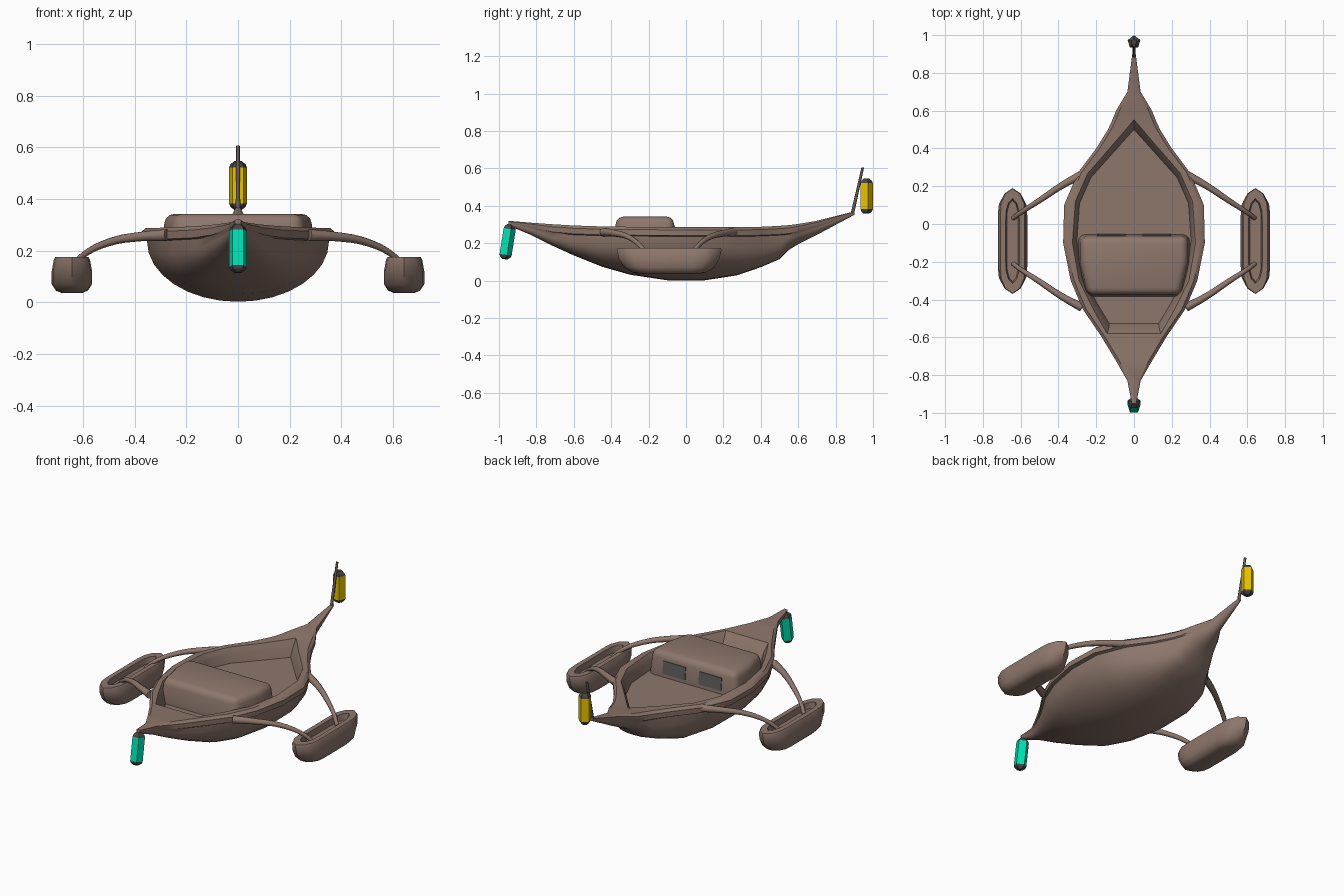
import bpy, bmesh, math
from mathutils import Vector, Matrix

if "Cube" in bpy.data.objects:
    bpy.data.objects.remove(bpy.data.objects["Cube"])


def mat(name, col):
    m = bpy.data.materials.new(name)
    m.diffuse_color = (*col, 1)
    m.use_nodes = True
    m.node_tree.nodes["Principled BSDF"].inputs["Base Color"].default_value = m.diffuse_color
    return m


BROWN = mat("brown_wood", (0.27, 0.185, 0.15))
POLE = mat("pole_wood", (0.13, 0.10, 0.09))
DARK = mat("dark_metal", (0.07, 0.06, 0.055))
GLASS = mat("window_glass", (0.11, 0.11, 0.11))
YELLOW = mat("yellow_glow", (0.8, 0.54, 0.0))
GREEN = mat("green_glow", (0.0, 0.75, 0.45))


def select(ob):
    bpy.ops.object.select_all(action='DESELECT')
    ob.select_set(True)
    bpy.context.view_layer.objects.active = ob


def loft(name, rings, material, smooth=35):
    """Skin a list of equal-length closed rings and cap both ends."""
    bm = bmesh.new()
    vs = [[bm.verts.new(p) for p in r] for r in rings]
    n = len(rings[0])
    for a, b in zip(vs, vs[1:]):
        for i in range(n):
            bm.faces.new((a[i], a[(i + 1) % n], b[(i + 1) % n], b[i]))
    bm.faces.new(vs[0])
    bm.faces.new(vs[-1])
    bmesh.ops.recalc_face_normals(bm, faces=bm.faces)
    me = bpy.data.meshes.new(name)
    bm.to_mesh(me)
    bm.free()
    ob = bpy.data.objects.new(name, me)
    bpy.context.collection.objects.link(ob)
    me.materials.append(material)
    if smooth:
        select(ob)
        bpy.ops.object.shade_smooth_by_angle(angle=math.radians(smooth))
    return ob


def both_sides(half):
    """Mirror a half outline in x (first/last point may lie on x = 0)."""
    return half + [(-p[0], *p[1:]) for p in reversed(half) if abs(p[0]) > 1e-6]


# Hull: stations of (y, half width, keel z, rail z, section fullness exponent)
stations = [(-.95, .012, .295, .32, 1), (-.83, .035, .245, .31, .8), (-.72, .098, .19, .302, .65),
            (-.6, .17, .135, .295, .65), (-.45, .272, .075, .29, .75), (-.3, .335, .032, .288, .9),
            (-.1, .375, .002, .287, 1), (.1, .37, .002, .286, 1), (.27, .298, .028, .286, .8),
            (.4, .2, .072, .288, .65), (.5, .138, .115, .293, .6), (.55, .115, .165, .297, .8),
            (.6, .095, .195, .303, 1), (.7, .035, .245, .32, 1), (.9, .009, .352, .37, 1)]
rings = []
for y, w, b, t, full in stations:
    h = min(.05, (t - b) * .4)
    e = min(.018, w * .3)
    half = [(.94 * w * math.sin(a) ** full, y, t - h - (t - h - b) * max(0, math.cos(a)) ** full)
            for a in [i * math.pi / 16 for i in range(9)]]
    half += [(w, y, t - h * .9), (w, y, t - h * .3), (w - e, y, t)]
    rings.append(both_sides(half))
hull = loft("hull", rings, BROWN, 40)

# Cockpit opening cut into the hull, flared at the rail
opening = [(0, .55), (.105, .43), (.245, .27), (.31, .12), (.325, -.1), (.29, -.3),
           (.21, -.46), (.14, -.58)]
levels = [(.2, .93, .91), (.25, .955, .95), (.27, .975, .975), (.34, 1.09, 1.05)]
cutter = loft("cockpit_cutter",
              [both_sides([(x * sx, y * sy, z) for x, y in opening]) for z, sx, sy in levels],
              BROWN)
cutter.hide_render = True
select(hull)
m = hull.modifiers.new("cockpit", 'BOOLEAN')
m.object = cutter
m.solver = 'EXACT'
bpy.ops.object.modifier_apply(modifier=m.name)
bpy.data.objects.remove(cutter)
bpy.ops.object.shade_smooth_by_angle(angle=math.radians(40))

# Cabin: tapered block with rounded edges
plan = lambda i, z: [(.30 - i, -.05 - i, z), (.30 - i, -.2, z), (.26 - i, -.39 + i, z),
                     (-.26 + i, -.39 + i, z), (-.30 + i, -.2, z), (-.30 + i, -.05 - i, z)]
cabin = loft("cabin", [plan(0, .14), plan(.018, .342)], BROWN, 0)
bev = cabin.modifiers.new("round", 'BEVEL')
bev.width, bev.segments, bev.limit_method = .035, 3, 'ANGLE'
bev.angle_limit = math.radians(40)
select(cabin)
bpy.ops.object.modifier_apply(modifier=bev.name)
bpy.ops.object.shade_smooth_by_angle(angle=math.radians(35))

# Two windows on the back of the cabin
for side, s in (("left", -1), ("right", 1)):
    quad = lambda d: [(s * .045, -.0565 + d, .22), (s * .195, -.0565 + d, .22),
                      (s * .195, -.063 + d, .295), (s * .045, -.063 + d, .295)]
    loft(side + "_window", [quad(-.01), quad(.003)], GLASS, 0)

# Outrigger floats: boat-shaped tubs with a sunken top slot
shape = [(0, 1), (.6, .9), (.93, .72), (1, .5), (1, -.5), (.93, -.72), (.6, -.9), (0, -1)]
tub = [(.036, .04, .165), (.045, .062, .2), (.07, .078, .24), (.12, .078, .27),
       (.165, .07, .28), (.175, .064, .277), (.175, .036, .225), (.14, .03, .215)]
for side, s in (("left", -1), ("right", 1)):
    loft(side + "_float",
         [[(x + s * .643, y, z) for x, y, z in
           both_sides([(px * w, py * l - .09, z) for px, py in shape])] for z, w, l in tub],
         BROWN, 50)


# Curved tapered struts and the stern pole
def tube(name, pts, material):
    cu = bpy.data.curves.new(name, 'CURVE')
    cu.dimensions, cu.bevel_depth, cu.bevel_resolution = '3D', 1, 2
    cu.resolution_u, cu.use_fill_caps = 4, True
    sp = cu.splines.new('BEZIER')
    sp.bezier_points.add(len(pts) - 1)
    for bp, (x, y, z, r) in zip(sp.bezier_points, pts):
        bp.co, bp.radius = (x, y, z), r
        bp.handle_left_type = bp.handle_right_type = 'AUTO'
    ob = bpy.data.objects.new(name, cu)
    bpy.context.collection.objects.link(ob)
    cu.materials.append(material)
    select(ob)
    bpy.ops.object.convert(target='MESH')
    bpy.ops.object.shade_smooth_by_angle(angle=math.radians(50))


path = [(.275, .262, .26, .023), (.38, .205, .254, .018), (.5, .125, .232, .015),
        (.6, .06, .182, .012), (.64, .03, .14, .012)]
for side, s in (("left", -1), ("right", 1)):
    tube(side + "_rear_strut", [(s * x, y, z, r) for x, y, z, r in path], BROWN)
    tube(side + "_front_strut", [(s * x, -.18 - y, z, r) for x, y, z, r in path], BROWN)
tube("stern_pole", [(0, .89, .36, .009), (0, .945, .605, .007)], POLE)


# Lanterns: five-sided glowing body with dark end caps
def lantern(name, centre, tilt, glow):
    M = Matrix.Translation(centre) @ Matrix.Rotation(tilt, 4, 'X')

    def ring(r, z):
        angles = [math.radians(90 + 72 * k) for k in range(5)]
        return [M @ Vector((r * math.cos(a), r * math.sin(a), z)) for a in angles]
    loft(name + "_body", [ring(.036, -.07), ring(.036, .07)], glow, 0)
    for end, s in (("top", 1), ("bottom", -1)):
        loft(f"{name}_{end}_cap", [ring(.036, s * .07), ring(.031, s * .082), ring(.016, s * .094)],
             DARK, 0)


lantern("stern_lantern", (0, .963, .452), 0, YELLOW)
lantern("bow_lantern", (0, -.957, .208), math.radians(-9), GREEN)
